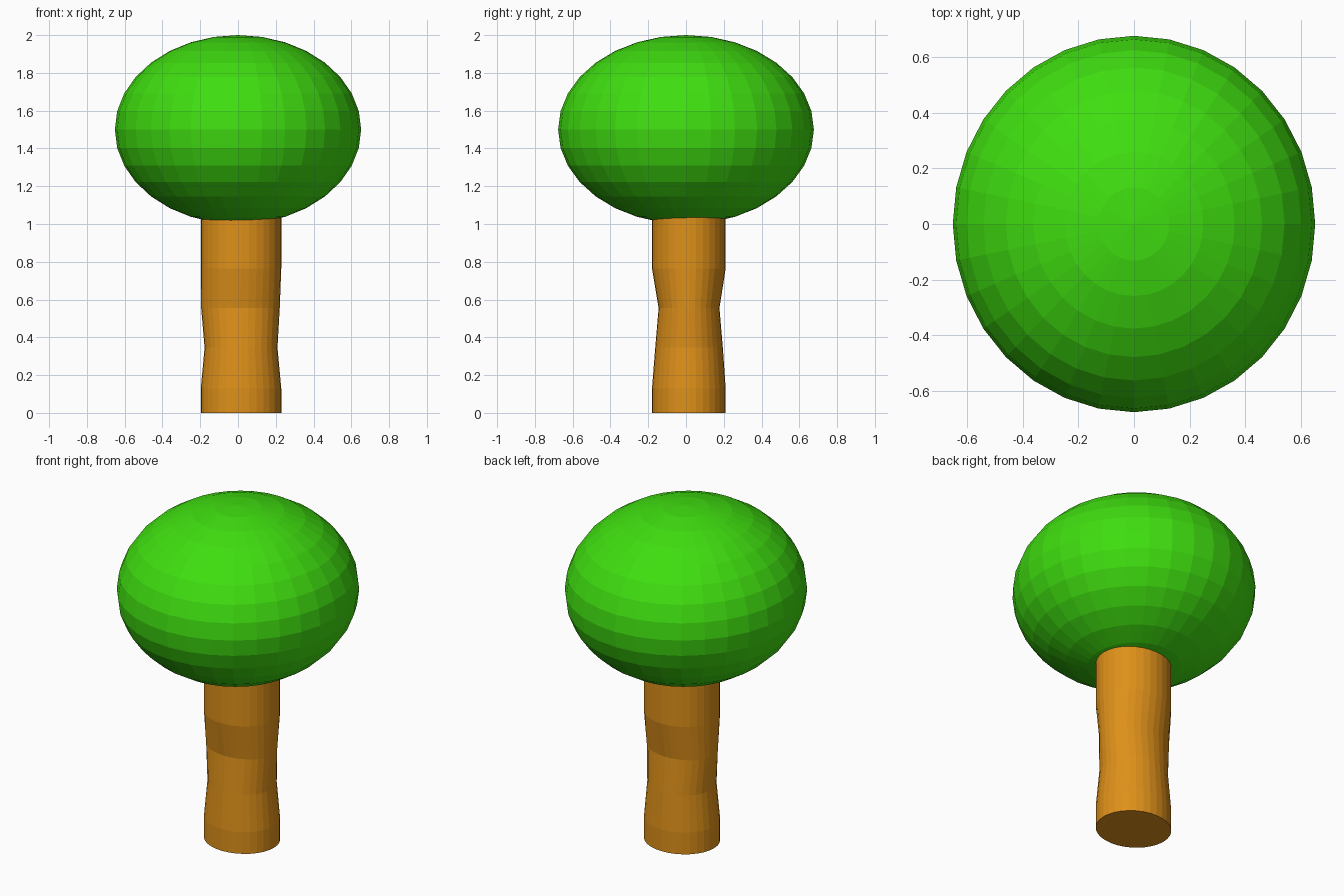
import bpy, bmesh
from math import cos, sin, tau

if "Cube" in bpy.data.objects:
    bpy.data.objects.remove(bpy.data.objects["Cube"])

SIDES = 32


def material(name, rgb):
    mat = bpy.data.materials.new(name)
    mat.diffuse_color = (*rgb, 1)
    mat.use_nodes = True
    mat.node_tree.nodes["Principled BSDF"].inputs["Base Color"].default_value = mat.diffuse_color
    return mat


def add_object(name, bm, mat):
    bmesh.ops.recalc_face_normals(bm, faces=bm.faces)
    mesh = bpy.data.meshes.new(name)
    bm.to_mesh(mesh)
    bm.free()
    mesh.materials.append(mat)
    obj = bpy.data.objects.new(name, mesh)
    bpy.context.collection.objects.link(obj)
    return obj


# Trunk: lofted oval rings (z, centre x, centre y, radius x, radius y)
rings = [
    (0.00, 0.016, 0.015, 0.213, 0.195),
    (0.13, 0.016, 0.015, 0.213, 0.195),
    (0.345, 0.016, 0.016, 0.193, 0.179),
    (0.555, 0.013, 0.016, 0.208, 0.161),
    (0.765, 0.016, 0.015, 0.213, 0.195),
    (1.10, 0.016, 0.015, 0.213, 0.195),
]
bm = bmesh.new()
loops = []
for z, cx, cy, rx, ry in rings:
    loops.append([bm.verts.new((cx + rx * cos(tau * i / SIDES),
                                cy + ry * sin(tau * i / SIDES), z))
                  for i in range(SIDES)])
for low, high in zip(loops, loops[1:]):
    for i in range(SIDES):
        j = (i + 1) % SIDES
        bm.faces.new((low[i], low[j], high[j], high[i]))
bm.faces.new(loops[0][::-1])
bm.faces.new(loops[-1])
add_object("trunk", bm, material("bark", (0.73, 0.28, 0.01)))

# Crown: squashed faceted sphere
bm = bmesh.new()
bmesh.ops.create_uvsphere(bm, u_segments=SIDES, v_segments=16, radius=1)
bmesh.ops.scale(bm, vec=(0.652, 0.677, 0.5), verts=bm.verts)
bmesh.ops.translate(bm, vec=(0, 0, 1.5), verts=bm.verts)
add_object("crown", bm, material("leaves", (0.05, 0.73, 0.005)))
